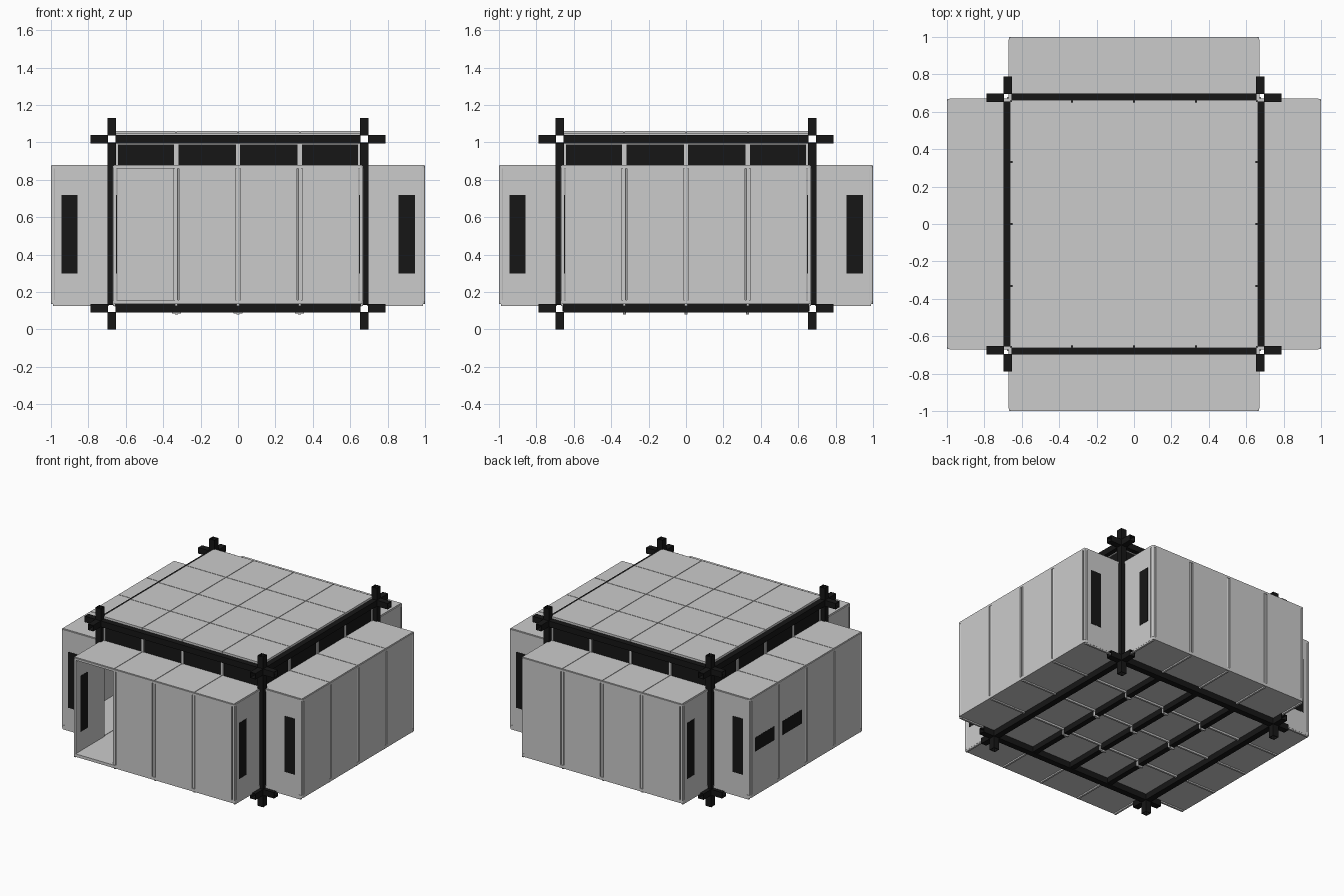
import bpy, bmesh, math
from mathutils import Matrix, Vector

if "Cube" in bpy.data.objects:
    bpy.data.objects.remove(bpy.data.objects["Cube"])

black = bpy.data.materials.new("black")
black.diffuse_color = (0.008, 0.008, 0.008, 1)
black.use_nodes = True
black.node_tree.nodes["Principled BSDF"].inputs["Base Color"].default_value = black.diffuse_color


def box(bm, x0, x1, y0, y1, z0, z1, r=0):
    """Add a box; r rounds its vertical edges."""
    m = Matrix.Translation(((x0 + x1) / 2, (y0 + y1) / 2, (z0 + z1) / 2)) @ \
        Matrix.Diagonal((x1 - x0, y1 - y0, z1 - z0, 1))
    vs = bmesh.ops.create_cube(bm, size=1, matrix=m)["verts"]
    if r:
        es = {e for v in vs for e in v.link_edges
              if abs(e.verts[0].co.z - e.verts[1].co.z) > 1e-5}
        bmesh.ops.bevel(bm, geom=list(es), offset=r, segments=4,
                        profile=0.5, affect='EDGES')


def finish(name, bm, mat=None, turn=0):
    me = bpy.data.meshes.new(name)
    bm.to_mesh(me)
    bm.free()
    ob = bpy.data.objects.new(name, me)
    ob.rotation_euler.z = turn
    bpy.context.collection.objects.link(ob)
    if mat:
        me.materials.append(mat)
    return ob


# Frame: open square tubes between and beyond the eight corner nodes
C, ZB, ZT, T, S = 0.675, 0.1125, 1.0175, 0.0225, 0.1125


def tube(bm, axis, a, b, centre):
    u, v = (axis + 1) % 3, (axis + 2) % 3
    rings = []
    for t in (a, b):
        ring = []
        for p, q in ((-T, -T), (T, -T), (T, T), (-T, T)):
            co = Vector(centre)
            co[axis] = t
            co[u] += p
            co[v] += q
            ring.append(bm.verts.new(co))
        rings.append(ring)
    for i in range(4):
        j = (i + 1) % 4
        bm.faces.new((rings[0][i], rings[0][j], rings[1][j], rings[1][i]))


bm = bmesh.new()
for p in (-C, C):
    for q in (-C, C):
        lines = [(2, (p, q, 0), ZB, ZT)]
        for axis in (0, 1):
            z = ZB if q < 0 else ZT
            lines.append((axis, (0, p, z) if axis == 0 else (p, 0, z), -C, C))
        for axis, c, lo, hi in lines:
            tube(bm, axis, lo - S, lo - T, c)
            tube(bm, axis, lo + T, hi - T, c)
            tube(bm, axis, hi + T, hi + S, c)
frame = finish("frame", bm, black)
sol = frame.modifiers.new("wall", 'SOLIDIFY')
sol.thickness = 0.005
sol.offset = -1

# Central floor with seam strips, dark joists and small feet under them
GRID = (-0.33, 0, 0.33)
bm = bmesh.new()
box(bm, -0.68, 0.68, -0.68, 0.68, 0.136, 0.154)
for s in GRID:
    box(bm, -0.66, 0.66, s - 0.007, s + 0.007, 0.122, 0.137)
finish("floor", bm)
bm = bmesh.new()
for s in GRID:
    box(bm, s - 0.02, s + 0.02, -0.66, 0.66, 0.095, 0.136)
finish("floor_joists", bm, black)
bm = bmesh.new()
for a in GRID:
    for b in GRID:
        box(bm, a - 0.008, a + 0.008, b - 0.008, b + 0.008, 0.08, 0.1)
        box(bm, a - 0.024, a + 0.024, b - 0.006, b + 0.006, 0.085, 0.13)
finish("joist_feet", bm)

# Roof: a core slab with 4 x 4 panels on top
bm = bmesh.new()
box(bm, -0.65, 0.65, -0.65, 0.65, 0.995, 1.052)
W = 0.332
for i in range(4):
    for j in range(4):
        x, y = (i - 2) * W, (j - 2) * W
        box(bm, x + 0.002, x + W - 0.002, y + 0.002, y + W - 0.002, 1.044, 1.06)
finish("roof_panels", bm)

# Four side pods, modelled facing the front and turned into place
Z0, Z1 = 0.157, 0.863
for side, turn in (("front", 0), ("right", 90), ("back", 180), ("left", -90)):
    a = math.radians(turn)
    # floor and ceiling slabs
    bm = bmesh.new()
    box(bm, -0.67, 0.67, -1, -0.66, 0.135, Z0, 0.015)
    box(bm, -0.67, 0.67, -1, -0.65, Z1 - 0.003, 0.876, 0.015)
    for i in range(4):
        x = (i - 2) * W
        box(bm, x + 0.002, x + W - 0.002, -0.994, -0.66, 0.87, 0.88)
    for s in (-0.662, -0.33, 0, 0.33, 0.662):
        box(bm, s - 0.007, s + 0.007, -0.99, -0.69, 0.125, 0.137)
    finish(side + "_pod_slabs", bm, turn=a)

    # outer wall panels, rails in their seams, end walls and corner columns
    walls, rails, glass = bmesh.new(), bmesh.new(), bmesh.new()
    for i in range(4):
        if side == "front" and i == 0:
            continue  # open doorway
        x0 = -0.645 if i == 0 else (i - 2) * 0.33 + 0.014
        x1 = 0.645 if i == 3 else (i - 1) * 0.33 - 0.014
        box(walls, x0, x1, -1, -0.98, Z0 - 0.004, Z1 + 0.004)
    for s in GRID:
        box(rails, s - 0.016, s + 0.016, -0.99, -0.979, Z0 - 0.004, Z1 + 0.004)
        box(rails, s - 0.008, s + 0.008, -0.997, -0.98, Z0 - 0.004, Z1 + 0.004, 0.003)
    for k in (-1, 1):
        xa, xb = sorted((k * 0.67, k * 0.65))
        box(walls, xa, xb, -0.975, -0.705, Z0 - 0.004, Z1 + 0.004)
        box(walls, xa, xb, -0.697, -0.66, Z0 - 0.004, Z1 + 0.004)
        box(rails, k * 0.658 - 0.008, k * 0.658 + 0.008, -0.99, -0.69,
            Z0 - 0.004, Z1 + 0.004)
        box(rails, k * 0.659 - 0.01, k * 0.659 + 0.01, -0.999, -0.979,
            Z0 - 0.004, Z1 + 0.004, 0.006)
        # tall end window
        xa, xb = sorted((k * 0.672, k * 0.648))
        box(glass, xa, xb, -0.945, -0.858, 0.3, 0.72)
    if side == "left":
        for x0 in (-0.61, -0.28):
            box(glass, x0, x0 + 0.23, -1.0, -0.978, 0.465, 0.57)
            box(glass, x0, x0 + 0.23, -1.001, -0.99, 0.465, 0.57)
    finish(side + "_pod_walls", walls, turn=a)
    finish(side + "_pod_rails", rails, turn=a)
    finish(side + "_pod_windows", glass, black, a)

    # high window band between pod and roof, with mullions
    bm = bmesh.new()
    box(bm, -0.645, 0.645, -0.656, -0.645, 0.87, 0.998)
    finish(side + "_high_windows", bm, black, a)
    bm = bmesh.new()
    for s in (-0.652, -0.33, 0, 0.33, 0.652):
        box(bm, s - 0.011, s + 0.011, -0.664, -0.642, 0.87, 0.998)
    box(bm, -0.65, 0.65, -0.664, -0.642, 0.989, 0.998)
    finish(side + "_mullions", bm, turn=a)
